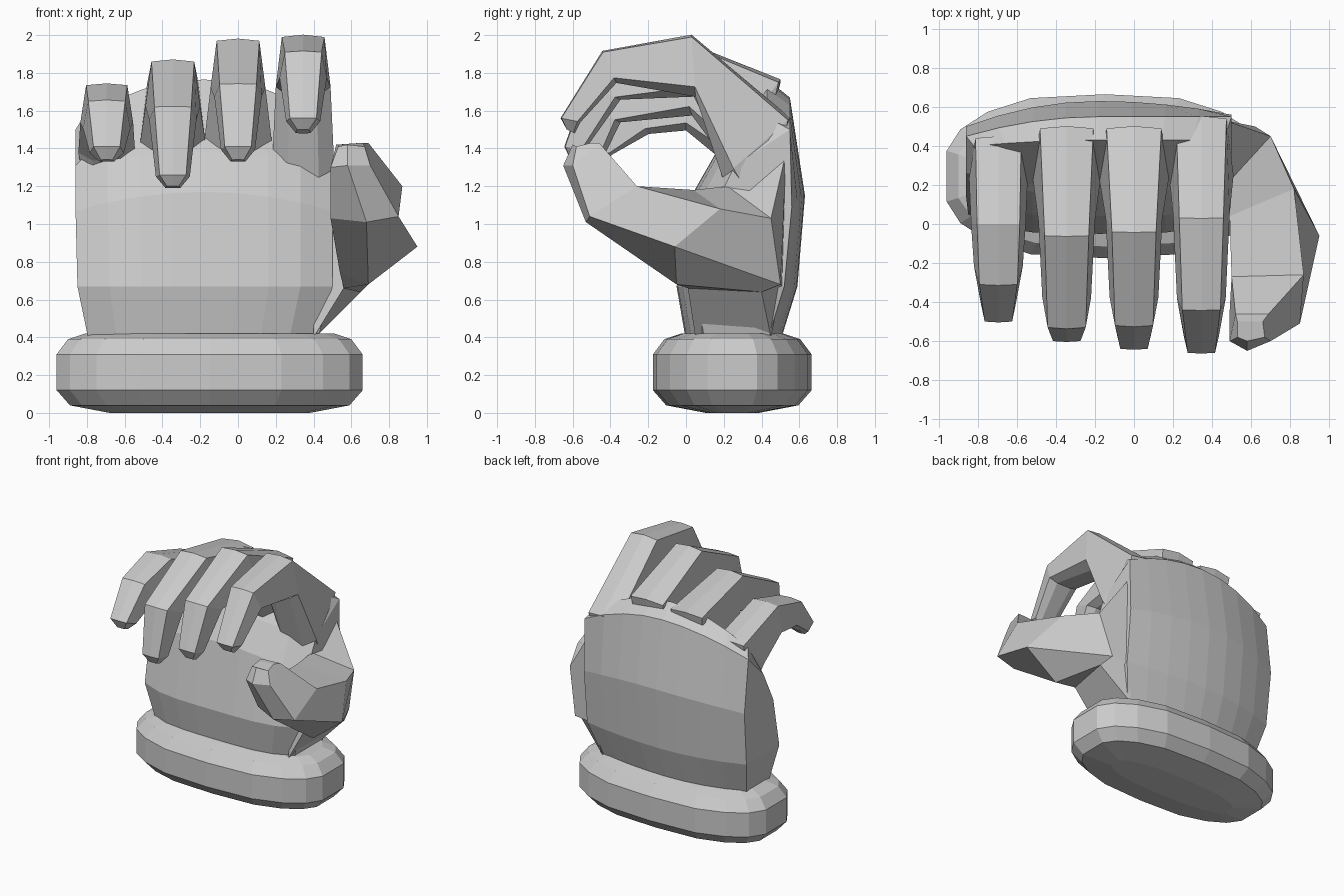
import bpy, bmesh
from mathutils import Vector


def loft(name, rings, strip_top=False):
    """Skin closed rings into one flat-shaded solid."""
    bm = bmesh.new()
    vs = [[bm.verts.new(p) for p in r] for r in rings]
    n = len(vs[0])
    for a, b in zip(vs, vs[1:]):
        for i in range(n):
            j = (i + 1) % n
            bm.faces.new((a[i], a[j], b[j], b[i]))
    bm.faces.new(vs[0][::-1])
    top = vs[-1]
    if strip_top:
        for i in range(n // 2 - 1):
            bm.faces.new((top[i], top[i + 1], top[n - 2 - i], top[n - 1 - i]))
    else:
        bm.faces.new(top)
    bmesh.ops.recalc_face_normals(bm, faces=bm.faces)
    me = bpy.data.meshes.new(name)
    bm.to_mesh(me)
    bm.free()
    ob = bpy.data.objects.new(name, me)
    bpy.context.collection.objects.link(ob)
    return ob


# Rounded oval cuff
quad = [(0.81, 0.13), (0.74, 0.24), (0.60, 0.33), (0.38, 0.40)]
half = quad + [(0, 0.42)] + [(-x, y) for x, y in quad[::-1]]
outline = half + [(-x, -y) for x, y in half]


def cuff_ring(z, d):
    sx, sy = 1 - d / 0.81, 1 - d / 0.42
    return [(-0.15 + x * sx, 0.245 + y * sy, z) for x, y in outline]


loft("cuff", [cuff_ring(z, d) for z, d in
              [(0.0, 0.28), (0.04, 0.07), (0.12, 0), (0.31, 0), (0.39, 0.06), (0.42, 0.15)]])


# Palm: bowed back and front, arched along the knuckles
def palm_ring(x0, x1, yf, yb, zf, zb, arch_f=0.0, arch_b=0.0, bow_l=0.13, bow_r=0.07, bow_f=0.10):
    back, front = [], []
    for i in range(9):
        t = i / 4 - 1
        x = (x0 + x1) / 2 + (x1 - x0) / 2 * t
        back.append((x, yb - (bow_l if t < 0 else bow_r) * t * t, zb - arch_b * t * t))
        front.append((x, yf + bow_f * t ** 4, zf - arch_f * t * t))
    return back + front[::-1]


loft("palm", [
    palm_ring(-0.79, 0.42, 0.00, 0.50, 0.38, 0.38),
    palm_ring(-0.85, 0.50, -0.05, 0.59, 0.67, 0.67),
    palm_ring(-0.86, 0.50, 0.04, 0.63, 1.17, 1.15, 0.10, 0.06),
    palm_ring(-0.86, 0.50, 0.16, 0.55, 1.38, 1.67, 0.07, 0.17, 0.10, 0.0),
    palm_ring(-0.82, 0.46, 0.20, 0.43, 1.43, 1.765, 0.08, 0.20, 0.03, 0.0, 0.05),
], strip_top=True)

# Finger cross-section: (sideways fraction, back-to-palm fraction)
SECTION = [(0, -0.04), (0.78, 0), (1, 0.85), (0.5, 1.02), (-0.5, 1.02), (-1, 0.85), (-0.78, 0)]


def finger(name, x, joints):
    # First ring is buried in the palm so the knuckle joins without a gap
    w, yb, zb, yp, zp = joints[0]
    joints = [(w * 0.85, yb - 0.05, zb - 0.22, yp + 0.1, zp - 0.12)] + joints
    rings = []
    for w, yb, zb, yp, zp in joints:
        b, p = Vector((x, yb, zb)), Vector((x, yp, zp))
        rings.append([b.lerp(p, f) + Vector((s * w, 0, 0)) for s, f in SECTION])
    loft(name, rings)


# Each joint: half width, back y, back z, palm-side y, palm-side z
finger("index_finger", 0.345, [
    (0.165, 0.54, 1.55, 0.20, 1.25), (0.145, 0.03, 1.99, 0.05, 1.68),
    (0.125, -0.44, 1.91, -0.37, 1.75), (0.09, -0.66, 1.56, -0.56, 1.54),
    (0.04, -0.63, 1.50, -0.59, 1.48)])
finger("middle_finger", 0.0, [
    (0.18, 0.49, 1.75, 0.20, 1.37), (0.145, -0.04, 1.97, 0.04, 1.68),
    (0.125, -0.52, 1.74, -0.35, 1.66), (0.09, -0.64, 1.41, -0.54, 1.39),
    (0.04, -0.61, 1.34, -0.57, 1.33)])
finger("ring_finger", -0.345, [
    (0.175, 0.49, 1.74, 0.20, 1.36), (0.145, -0.06, 1.86, 0.03, 1.58),
    (0.125, -0.53, 1.62, -0.35, 1.54), (0.09, -0.60, 1.26, -0.49, 1.25),
    (0.04, -0.57, 1.20, -0.53, 1.19)])
finger("little_finger", -0.695, [
    (0.15, 0.44, 1.59, 0.20, 1.34), (0.14, 0.00, 1.735, 0.0, 1.50),
    (0.125, -0.31, 1.65, -0.20, 1.48), (0.09, -0.50, 1.41, -0.39, 1.37),
    (0.04, -0.47, 1.34, -0.43, 1.33)])

# Thumb: upper inner, upper outer, outer, lower outer, lower inner
loft("thumb", [
    [(0.40, 0.28, 1.25), (0.47, 0.53, 1.38), (0.46, 0.51, 0.67), (0.41, 0.45, 0.40), (0.40, 0.05, 0.40)],
    [(0.49, 0.22, 1.20), (0.70, 0.45, 1.03), (0.62, 0.50, 0.68), (0.65, 0.40, 0.64), (0.56, 0.01, 0.66)],
    [(0.49, 0.04, 1.18), (0.82, 0.18, 1.08), (0.95, -0.06, 0.88), (0.69, -0.05, 0.68), (0.54, -0.05, 0.74)],
    [(0.50, -0.27, 1.18), (0.87, -0.26, 1.20), (0.85, -0.51, 1.04), (0.68, -0.53, 1.01), (0.49, -0.45, 1.03)],
    [(0.52, -0.46, 1.42), (0.69, -0.46, 1.43), (0.70, -0.60, 1.31), (0.58, -0.65, 1.31), (0.49, -0.60, 1.30)],
    [(0.53, -0.50, 1.42), (0.66, -0.50, 1.43), (0.67, -0.58, 1.41), (0.58, -0.60, 1.42), (0.53, -0.58, 1.41)],
])
